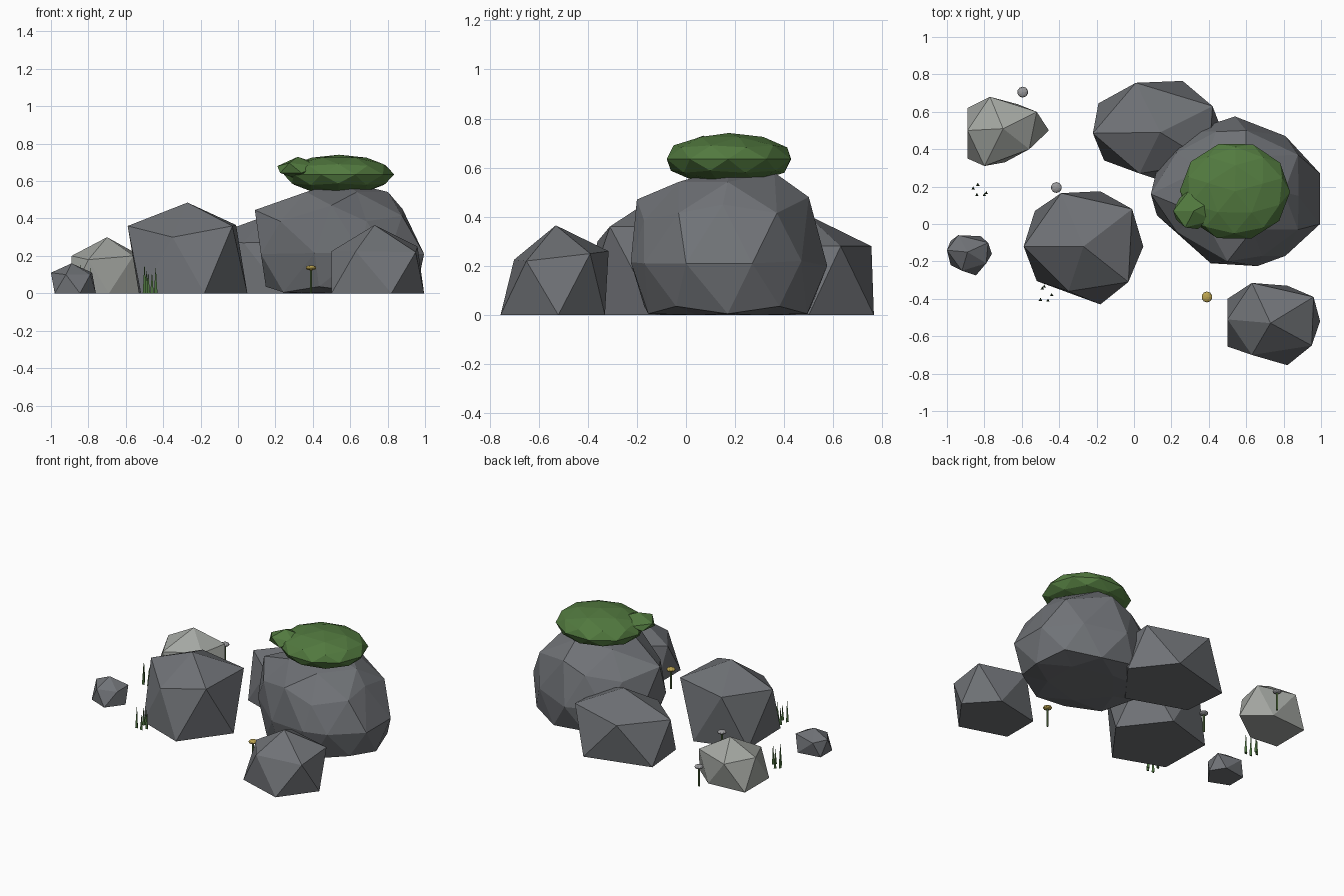
import bpy, bmesh, math
from mathutils import Vector

old = bpy.data.objects.get("Cube")
if old:
    bpy.data.objects.remove(old, do_unlink=True)


def material(name, r, g, b):
    m = bpy.data.materials.new(name)
    m.use_nodes = True
    m.diffuse_color = (r, g, b, 1)
    m.node_tree.nodes["Principled BSDF"].inputs["Base Color"].default_value = (r, g, b, 1)
    return m


GREY = material("dark stone", .16, .168, .182)
PALE = material("pale stone", .37, .385, .36)
MOSS = material("moss green", .085, .195, .05)
GRASS = material("grass green", .07, .16, .045)
STEM = material("stem green", .12, .21, .07)
YELLOW = material("yellow cap", .5, .37, .08)
SILVER = material("grey cap", .32, .32, .33)


def finish(bm, name, mat):
    """Turn a bmesh into a flat shaded object."""
    bmesh.ops.recalc_face_normals(bm, faces=bm.faces)
    mesh = bpy.data.meshes.new(name)
    bm.to_mesh(mesh)
    bm.free()
    mesh.materials.append(mat)
    ob = bpy.data.objects.new(name, mesh)
    bpy.context.collection.objects.link(ob)
    return ob


def rock(name, mat, apex, shoulders, foot):
    """Angular boulder: a peak, a shoulder ring and a flat footprint."""
    bm = bmesh.new()
    for p in [apex, *shoulders, *[(x, y, 0) for x, y in foot]]:
        bm.verts.new(p)
    result = bmesh.ops.convex_hull(bm, input=bm.verts)
    loose = [v for v in result["geom_interior"] if isinstance(v, bmesh.types.BMVert)]
    bmesh.ops.delete(bm, geom=loose, context='VERTS')
    return finish(bm, name, mat)


def lump(name, mat, centre, size, floor, detail=2, pulls=(), turn=0):
    """Faceted ball with a flattened base; pulls drag the nearest corners."""
    bm = bmesh.new()
    bmesh.ops.create_icosphere(bm, subdivisions=detail, radius=1)
    c, s = math.cos(turn), math.sin(turn)
    for v in bm.verts:
        x, y, z = v.co
        v.co = Vector((c * x - s * y, s * x + c * y, z)) * Vector((1, 1, 1)).length / math.sqrt(3)
        v.co = Vector(a * b for a, b in zip(v.co, size)) + Vector(centre)
        v.co.z = max(v.co.z, floor)
    free = list(bm.verts)
    for p in pulls:
        near = min(free, key=lambda v: (v.co - Vector(p)).length)
        near.co = p
        free.remove(near)
    return finish(bm, name, mat)


def cone(name, mat, x, y, low, high, r1, r2, sides):
    bm = bmesh.new()
    bmesh.ops.create_cone(bm, cap_ends=True, segments=sides, radius1=r1,
                          radius2=r2, depth=high - low)
    bmesh.ops.translate(bm, verts=bm.verts, vec=(x, y, (low + high) / 2))
    return finish(bm, name, mat)


# Boulders
rock("front_boulder", GREY, (-.27, -.12, .485),
     [(-.03, -.31, .36), (-.35, -.36, .3), (-.59, -.12, .36), (-.39, .165, .36), (-.01, .08, .365)],
     [(.05, -.12), (-.18, -.43), (-.52, -.305), (-.53, .07), (-.18, .175)])
rock("corner_boulder", GREY, (.73, -.53, .365),
     [(.95, -.65, .22), (.63, -.7, .225), (.5, -.51, .225), (.63, -.315, .26), (.96, -.39, .25)],
     [(.995, -.52), (.82, -.755), (.5, -.655), (.5, -.4), (.82, -.33)])
rock("back_boulder", GREY, (.14, .49, .41),
     [(.4, .33, .28), (.03, .27, .27), (-.22, .485, .28), (.01, .755, .28), (.42, .63, .28)],
     [(.47, .5), (.24, .2), (-.16, .34), (-.19, .645), (.26, .765)])
rock("pale_boulder", PALE, (-.7, .51, .3),
     [(-.52, .6, .2), (-.56, .4, .2), (-.8, .31, .18), (-.89, .5, .2), (-.77, .68, .19)],
     [(-.455, .5), (-.69, .33), (-.89, .35), (-.89, .62), (-.62, .64)])
rock("small_rock", GREY, (-.89, -.15, .16),
     [(-.79, -.21, .1), (-.92, -.25, .1), (-1, -.14, .11), (-.94, -.06, .1), (-.78, -.1, .11)],
     [(-.76, -.16), (-.845, -.275), (-.98, -.22), (-.98, -.09), (-.82, -.065)])

# Large rounded boulder
lump("large_boulder", GREY, (.56, .17, .21), (.46, .4, .39), 0, pulls=[
    (.09, .16, .445), (.995, .27, .21), (.995, 0, .21), (.81, -.17, .21),
    (.66, -.225, .215), (.41, -.21, .215), (.54, .575, .2), (.81, .47, .22),
    (.6, .36, .58), (.5, -.2, .47), (.6, .5, .48), (.88, .15, .45)])

# Moss cushions
lump("moss_cap", MOSS, (.54, .175, .635), (.295, .265, .106), .545, turn=.3)
lump("moss_tuft", MOSS, (.32, .07, .67), (.12, .11, .06), .61, detail=1, turn=.5,
     pulls=[(.3, .185, .68), (.21, .07, .68), (.42, .02, .68)])

# Mushrooms
for label, mat, x, y in [("front", YELLOW, .39, -.39), ("middle", SILVER, -.415, .195),
                         ("back", SILVER, -.595, .705)]:
    cone(label + "_mushroom_stem", STEM, x, y, 0, .13, .007, .007, 6)
    lump(label + "_mushroom_cap", mat, (x, y, .136), (.029, .029, .014), 0)

# Grass clumps
near_spots = [(-.02, .03), (-.01, .04), (-.03, -.03), (.01, -.035), (.03, -.005)]
far_spots = [(-.03, .015), (-.005, .035), (-.01, -.02), (.03, -.02), (.04, -.01)]
for label, cx, cy, spots in [("near", -.47, -.375, near_spots), ("far", -.83, .175, far_spots)]:
    for i, (dx, dy) in enumerate(spots):
        height = (.12, .1, .15, .105, .135)[i]
        cone(f"{label}_grass_blade_{i}", GRASS, cx + dx, cy + dy, 0, height, .011, .001, 3)
